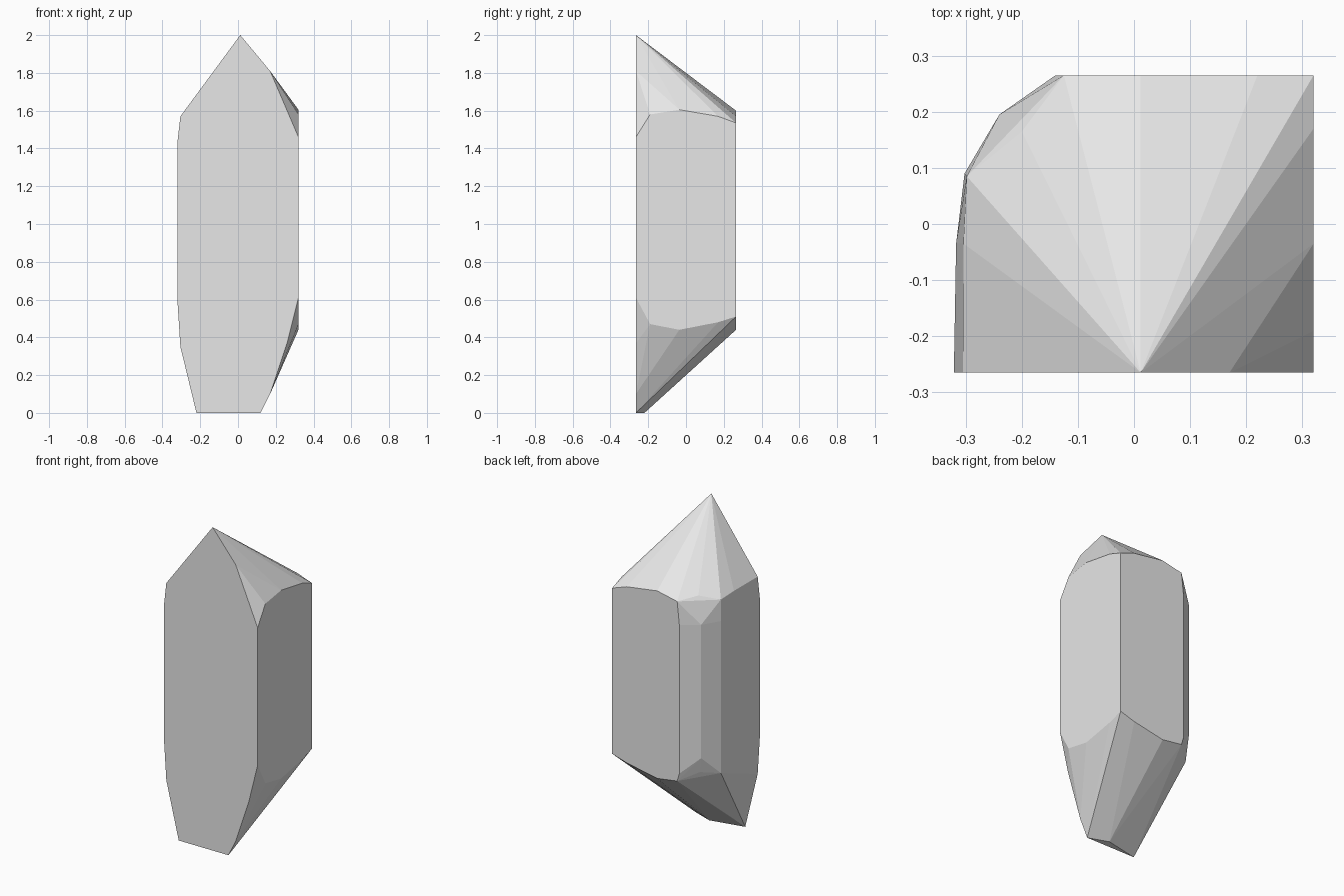
import bpy
import bmesh
import math

# Cut planes of the crystal
FRONT, BACK, RIGHT = -0.265, 0.265, 0.32

# Front face outline (x, z), flat against the front plane
front = [(0.012, 2.0), (0.17, 1.81), (0.32, 1.46), (0.32, 0.61), (0.26, 0.37),
         (0.17, 0.10), (0.12, 0.0), (-0.22, 0.0), (-0.305, 0.35),
         (-0.321, 0.60), (-0.321, 1.43), (-0.305, 1.57)]
# Right face outline (y, z)
right = [(-0.19, 1.58), (-0.035, 1.605), (0.17, 1.57), (0.265, 1.535),
         (0.265, 0.51), (0.17, 0.48), (-0.035, 0.44), (-0.19, 0.47)]
# Back face outline (x, z)
back = [(0.22, 1.57), (0.012, 1.60), (-0.125, 1.571), (-0.14, 1.43),
        (-0.14, 0.51), (-0.125, 0.46), (0.012, 0.44), (0.22, 0.48)]
# Faceted left corner (x, y, z), upper and lower breaks
corner = [(-0.24, 0.195, 1.43), (-0.302, 0.09, 1.43), (-0.317, -0.035, 1.43),
          (-0.20, 0.165, 1.59), (-0.298, 0.085, 1.56), (-0.304, -0.035, 1.57),
          (-0.24, 0.195, 0.605), (-0.302, 0.09, 0.49), (-0.317, -0.035, 0.60),
          (-0.222, 0.183, 0.51), (-0.304, -0.035, 0.44)]
# Rear tip of the small flat foot
foot = [(-0.005, -0.22, 0.0)]

points = [(x, FRONT, z) for x, z in front]
points += [(RIGHT, y, z) for y, z in right]
points += [(x, BACK, z) for x, z in back]
points += corner + foot

# Wrap the outlines into one convex, flat-faced crystal
bm = bmesh.new()
for p in points:
    bm.verts.new(p)
hull = bmesh.ops.convex_hull(bm, input=bm.verts[:])
loose = [v for v in bm.verts if not v.link_faces]
bmesh.ops.delete(bm, geom=loose, context='VERTS')
bmesh.ops.dissolve_limit(bm, angle_limit=math.radians(1.0),
                         verts=bm.verts[:], edges=bm.edges[:])
bmesh.ops.recalc_face_normals(bm, faces=bm.faces[:])

mesh = bpy.data.meshes.new("crystal")
bm.to_mesh(mesh)
bm.free()

grey = bpy.data.materials.new("light grey")
grey.diffuse_color = (0.8, 0.8, 0.8, 1.0)
mesh.materials.append(grey)

crystal = bpy.data.objects.new("crystal", mesh)
bpy.context.collection.objects.link(crystal)
